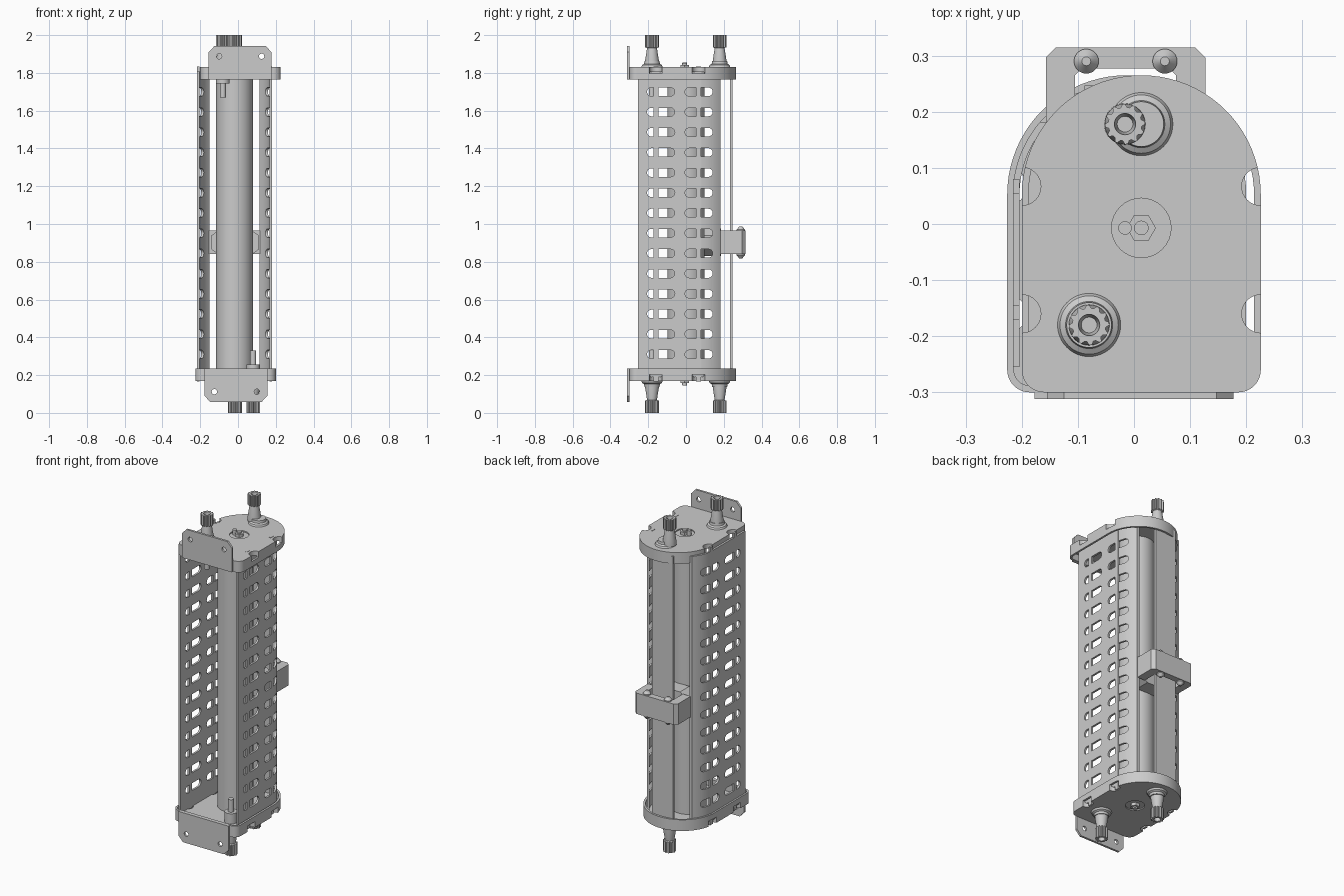
import bpy, bmesh
from math import sin, cos, pi, asin
from mathutils import Matrix, Vector

if "Cube" in bpy.data.objects:
    bpy.data.objects.remove(bpy.data.objects["Cube"])

XC = -0.018          # centre of the inner parts
CAPX, R, CY = 0.013, 0.213, 0.052   # top cap centre, arch radius, arch centre y


def finish(name, bm):
    bmesh.ops.remove_doubles(bm, verts=bm.verts, dist=1e-5)
    bmesh.ops.recalc_face_normals(bm, faces=bm.faces)
    me = bpy.data.meshes.new(name)
    bm.to_mesh(me)
    bm.free()
    o = bpy.data.objects.new(name, me)
    bpy.context.collection.objects.link(o)
    return o


def add_prism(bm, pts, a, b, axis='Z'):
    """Extrude a 2D outline from a to b. Z: pts=(x,y)  Y: (x,z)  X: (y,z)"""
    put = {'Z': lambda u, v, w: (u, v, w), 'Y': lambda u, v, w: (u, w, v),
           'X': lambda u, v, w: (w, u, v)}[axis]
    lo = [bm.verts.new(put(u, v, a)) for u, v in pts]
    hi = [bm.verts.new(put(u, v, b)) for u, v in pts]
    bm.faces.new(lo)
    bm.faces.new(hi)
    for i in range(len(pts)):
        j = (i + 1) % len(pts)
        bm.faces.new((lo[i], lo[j], hi[j], hi[i]))


def prism(name, pts, a, b, axis='Z'):
    bm = bmesh.new()
    add_prism(bm, pts, a, b, axis)
    return finish(name, bm)


def arc(cx, cy, r, a0, a1, n):
    return [(cx + r * cos(a0 + (a1 - a0) * i / n), cy + r * sin(a0 + (a1 - a0) * i / n))
            for i in range(n + 1)]


def disc(cx, cy, r, n=32):
    return arc(cx, cy, r, 0, 2 * pi, n)[:-1]


def lathe(name, prof, x, y, n=48):
    """Turn (radius, z, rib depth) rows around a vertical axis."""
    bm = bmesh.new()
    rings = [[bm.verts.new((x + (r - d * (i // 2 % 2)) * cos(2 * pi * i / n),
                            y + (r - d * (i // 2 % 2)) * sin(2 * pi * i / n), z))
              for i in range(n)] for r, z, d in prof]
    for p, q in zip(rings, rings[1:]):
        for i in range(n):
            j = (i + 1) % n
            bm.faces.new((p[i], p[j], q[j], q[i]))
    bm.faces.new(rings[0])
    bm.faces.new(rings[-1])
    return finish(name, bm)


def cut(o, cutter):
    m = o.modifiers.new("cut", 'BOOLEAN')
    m.object, m.operation, m.solver = cutter, 'DIFFERENCE', 'EXACT'
    bpy.context.view_layer.update()
    me = bpy.data.meshes.new_from_object(o.evaluated_get(bpy.context.evaluated_depsgraph_get()))
    o.modifiers.clear()
    o.data = me


def drop(o):
    bpy.data.objects.remove(o)


def flip(o, name, dx=0):
    """Copy a top part to the bottom end, half a turn about the y axis."""
    c = o.copy()
    c.data = o.data.copy()
    c.name = name
    c.data.transform(Matrix.Translation((dx, 0, 2)) @ Matrix.Rotation(pi, 4, 'Y'))
    bpy.context.collection.objects.link(c)


def cap_outline(t):
    r, f, w = R - t, 0.04 - t, R - 0.04
    return (arc(CAPX, CY, r, 0, pi, 40)
            + arc(CAPX - w, -0.26, f, pi, 1.5 * pi, 8)
            + arc(CAPX + w, -0.26, f, 1.5 * pi, 2 * pi, 8))


# end cap: arched tray, open inwards, with side notches and a round recess
cap = prism("top_end_cap", cap_outline(0), 1.765, 1.832)
bm = bmesh.new()
add_prism(bm, cap_outline(0.012), 1.7, 1.806)
tray = finish("cutter", bm)
cut(cap, tray)
drop(tray)
bm = bmesh.new()
for sx in (-1, 1):
    for y in (0.067, -0.16):
        add_prism(bm, disc(CAPX + sx * R, y, 0.034), 1.797, 1.9)
add_prism(bm, disc(CAPX, -0.007, 0.053), 1.825, 1.9)
notches = finish("cutter", bm)
cut(cap, notches)
drop(notches)
flip(cap, "bottom_end_cap")

# mounting plate with clipped corners and two holes
tab = prism("top_mount_plate", [(-0.155, 1.765), (0.177, 1.765), (0.177, 1.91), (0.147, 1.942),
                                (-0.125, 1.942), (-0.155, 1.91)], -0.312, -0.299, 'Y')
bm = bmesh.new()
for x in (-0.1, 0.125):
    add_prism(bm, disc(x, 1.888, 0.014, 20), -0.4, -0.2, 'Y')
holes = finish("cutter", bm)
cut(tab, holes)
drop(holes)
flip(tab, "bottom_mount_plate")

# terminals: flared collar and ribbed knob with a socket
collar = [(0.058, 1.828, 0), (0.052, 1.842, 0), (0.042, 1.848, 0), (0.04, 1.862, 0)]
knob = [(0.037, 1.84, 0), (0.036, 1.868, 0), (0.026, 1.932, 0), (0.036, 1.935, 0.006),
        (0.036, 2.0, 0.006), (0.019, 2.0, 0), (0.014, 1.955, 0)]
for tag, x, kx, y in (("front", -0.08, -0.08, -0.18), ("back", CAPX, -0.016, 0.178)):
    flip(lathe("top_%s_collar" % tag, collar, x, y), "bottom_%s_collar" % tag)
    flip(lathe("top_%s_knob" % tag, knob, kx, y), "bottom_%s_knob" % tag,
         0 if tag == "front" else 2 * kx)

# inner stud and nut behind the front terminal, and the hub nut on the cap
stud = [(0.016, 1.67, 0), (0.016, 1.745, 0), (0.036, 1.745, 0), (0.036, 1.81, 0)]
flip(lathe("top_stud", stud, -0.08, -0.18, 24), "bottom_stud")
flip(prism("top_hub_nut", disc(CAPX, -0.007, 0.026, 6), 1.822, 1.843), "bottom_hub_nut")
flip(prism("top_hub_bolt", disc(CAPX, -0.007, 0.013, 20), 1.822, 1.852), "bottom_hub_bolt")

# resistor tube, tie rod and slide bar
tube = [(0.085, 0.195, 0), (0.098, 0.195, 0), (0.098, 1.805, 0), (0.085, 1.805, 0)]
tube_o = lathe("resistor_tube", tube, XC, 0, 64)
bore = prism("cutter", disc(XC, 0, 0.082, 48), 0.1, 1.9)
cut(tube_o, bore)
drop(bore)
prism("tie_rod", disc(-0.016, -0.007, 0.012, 20), 0.145, 1.855)
prism("slide_bar", [(XC - 0.07, 0.233), (XC + 0.07, 0.233), (XC + 0.07, 0.247),
                    (XC - 0.07, 0.247)], 0.19, 1.81)

# slotted side guards
bm = bmesh.new()
for i in range(14):
    z = 0.31 + i * 0.1069
    for y in (-0.133, 0.068):
        h, r = 0.051, 0.0225
        add_prism(bm, arc(y + h, z, r, -pi / 2, pi / 2, 8) + arc(y - h, z, r, pi / 2, 1.5 * pi, 8),
                  -0.5, 0.5, 'X')
slots = finish("cutter", bm)
for side, s in (("left", -1), ("right", 1)):
    def edge(r):
        return [(r, -0.255)] + arc(0, CY, r, 0, asin(0.13 / r), 12)
    outline = edge(0.198) + edge(0.186)[::-1]
    guard = prism(side + "_guard", [(XC + s * u, v) for u, v in outline], 0.19, 1.808)
    cut(guard, slots)
    for y in (0.067, -0.158):       # fixing tongues through the caps
        xs = sorted((XC + s * 0.186, XC + s * 0.198))
        prism(side + "_guard_tongue", [(xs[0], y - 0.013), (xs[1], y - 0.013),
                                       (xs[1], y + 0.013), (xs[0], y + 0.013)], 0.167, 1.834)
drop(slots)

# slider: clamp around the bar, contact block and rounded lugs
clamp = [(-0.157, 0.18), (-0.157, 0.297), (-0.139, 0.315), (0.109, 0.315), (0.127, 0.297),
         (0.127, 0.18), (0.075, 0.18), (0.075, 0.265), (0.063, 0.277), (-0.093, 0.277),
         (-0.105, 0.265), (-0.105, 0.18)]
prism("slider_clamp", clamp, 0.84, 0.965)
prism("slider_contact", [(-0.14, 0.865), (-0.09, 0.83), (0.06, 0.83), (0.11, 0.865),
                         (0.11, 0.94), (0.06, 0.975), (-0.09, 0.975), (-0.14, 0.94)],
      0.096, 0.185, 'Y')
lug = [(0.008, 0.818, 0), (0.022, 0.835, 0), (0.022, 0.97, 0), (0.008, 0.987, 0)]
for tag, x in (("left", -0.085), ("right", 0.055)):
    lathe("slider_lug_" + tag, lug, x, 0.29, 24)

# smooth the round surfaces, keep edges sharp
for o in bpy.context.scene.objects:
    o.select_set(True)
    bpy.context.view_layer.objects.active = o
bpy.ops.object.shade_smooth_by_angle(angle=0.5)
